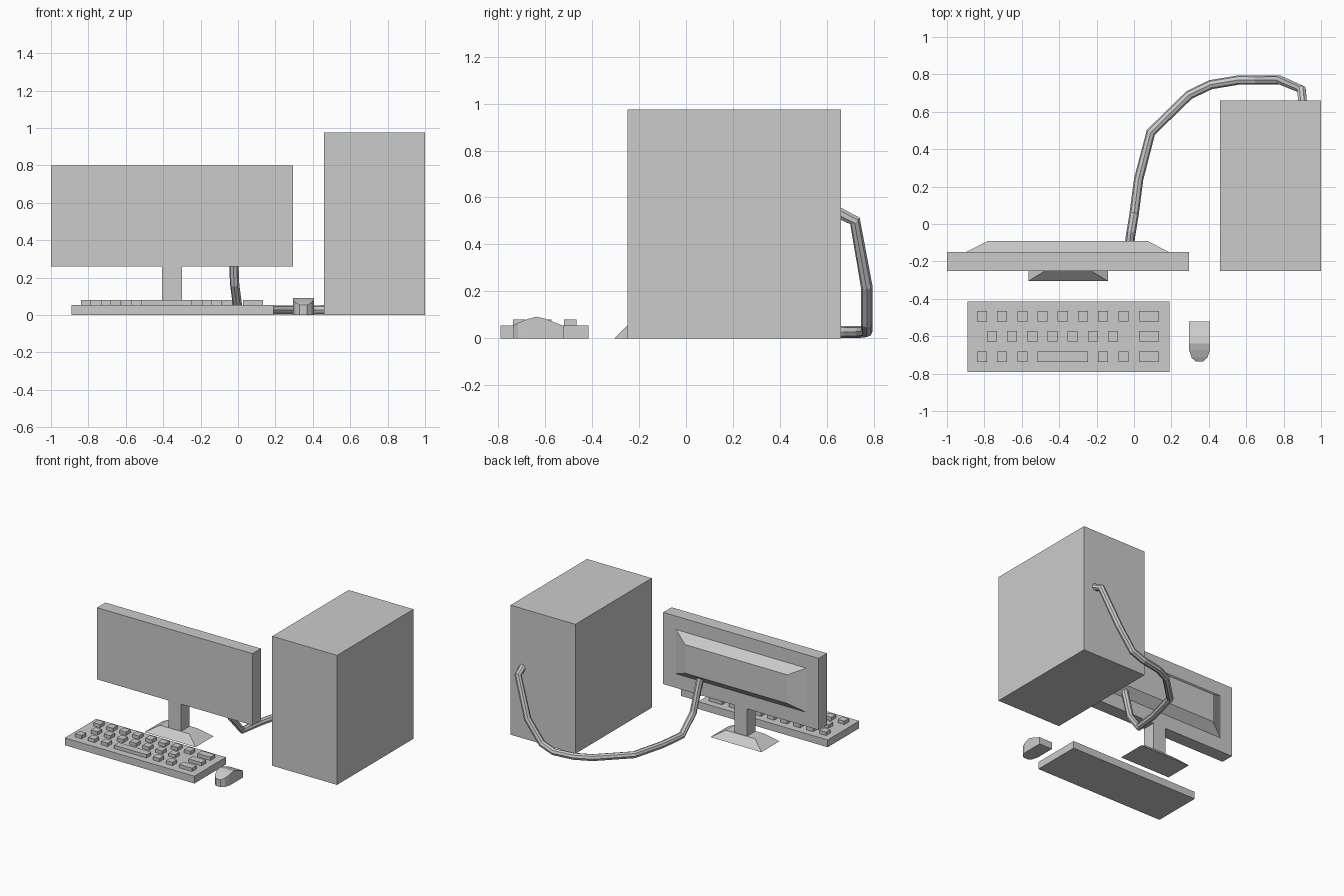
import bpy

if "Cube" in bpy.data.objects:
    bpy.data.objects.remove(bpy.data.objects["Cube"])


def mesh_object(name, verts, faces):
    mesh = bpy.data.meshes.new(name)
    mesh.from_pydata(verts, [], faces)
    obj = bpy.data.objects.new(name, mesh)
    bpy.context.collection.objects.link(obj)
    return obj


def loft(name, rings):
    """Join rings of equal length (counter-clockwise seen from the last ring)."""
    n = len(rings[0])
    verts = [v for ring in rings for v in ring]
    faces = [tuple(reversed(range(n))), tuple(range(len(verts) - n, len(verts)))]
    for r in range(len(rings) - 1):
        for i in range(n):
            a, b = r * n + i, r * n + (i + 1) % n
            faces.append((a, b, b + n, a + n))
    return mesh_object(name, verts, faces)


def rect_z(x0, x1, y0, y1, z):
    return [(x0, y0, z), (x1, y0, z), (x1, y1, z), (x0, y1, z)]


def rect_y(x0, x1, z0, z1, y):
    return [(x0, y, z0), (x0, y, z1), (x1, y, z1), (x1, y, z0)]


def box(name, x0, x1, y0, y1, z0, z1):
    return loft(name, [rect_z(x0, x1, y0, y1, z0), rect_z(x0, x1, y0, y1, z1)])


# Computer tower
box("tower_case", 0.46, 1.0, -0.25, 0.66, 0, 0.975)

# Monitor: panel, tapered rear housing, neck and sloped foot
box("monitor_panel", -1.0, 0.295, -0.25, -0.15, 0.26, 0.80)
loft("monitor_rear_housing", [rect_y(-0.90, 0.19, 0.365, 0.70, -0.151),
                              rect_y(-0.78, 0.07, 0.425, 0.64, -0.09)])
box("stand_neck", -0.405, -0.30, -0.25, -0.15, 0.05, 0.265)
loft("stand_foot", [rect_z(-0.565, -0.14, -0.305, -0.09, 0),
                    rect_z(-0.475, -0.23, -0.25, -0.145, 0.055)])

# Keyboard body and rows of keys
box("keyboard_body", -0.89, 0.19, -0.79, -0.415, 0, 0.055)
PITCH, KEY = 0.108, 0.054


def key(name, x, y, width=KEY):
    box(name, x - width / 2, x + width / 2, y - KEY / 2, y + KEY / 2, 0.03, 0.08)


rows = [(-0.493, -0.813, range(8)),
        (-0.60, -0.76, range(7)),
        (-0.71, -0.813, (0, 1, 2, 6, 7))]
for r, (y, start, columns) in enumerate(rows):
    for c in columns:
        key(f"key_{r}_{c}", start + c * PITCH, y)
    key(f"wide_key_{r}", 0.08, y, 0.108)
key("space_bar", -0.38, -0.71, 0.27)

# Mouse: stations of y, half width and top height
stations = [(-0.735, 0.02, 0.055), (-0.715, 0.042, 0.066), (-0.675, 0.055, 0.082),
            (-0.638, 0.055, 0.092), (-0.605, 0.055, 0.085), (-0.52, 0.055, 0.052)]
loft("mouse", [rect_y(0.35 - w, 0.35 + w, 0, z, y) for y, w, z in stations])

# Cable from monitor to tower
path = [(-0.027, -0.13, 0.40), (-0.018, -0.06, 0.165), (0.0, 0.05, 0.03),
        (0.025, 0.24, 0.027), (0.09, 0.49, 0.027), (0.295, 0.69, 0.027),
        (0.41, 0.745, 0.027), (0.56, 0.77, 0.03), (0.66, 0.77, 0.066),
        (0.78, 0.77, 0.22), (0.895, 0.72, 0.50), (0.902, 0.65, 0.535)]
curve = bpy.data.curves.new("cable", "CURVE")
curve.dimensions = "3D"
curve.bevel_depth = 0.025
curve.bevel_resolution = 2
curve.use_fill_caps = True
spline = curve.splines.new("POLY")
spline.points.add(len(path) - 1)
for point, co in zip(spline.points, path):
    point.co = (*co, 1)
spline.use_smooth = False
bpy.context.collection.objects.link(bpy.data.objects.new("cable", curve))
